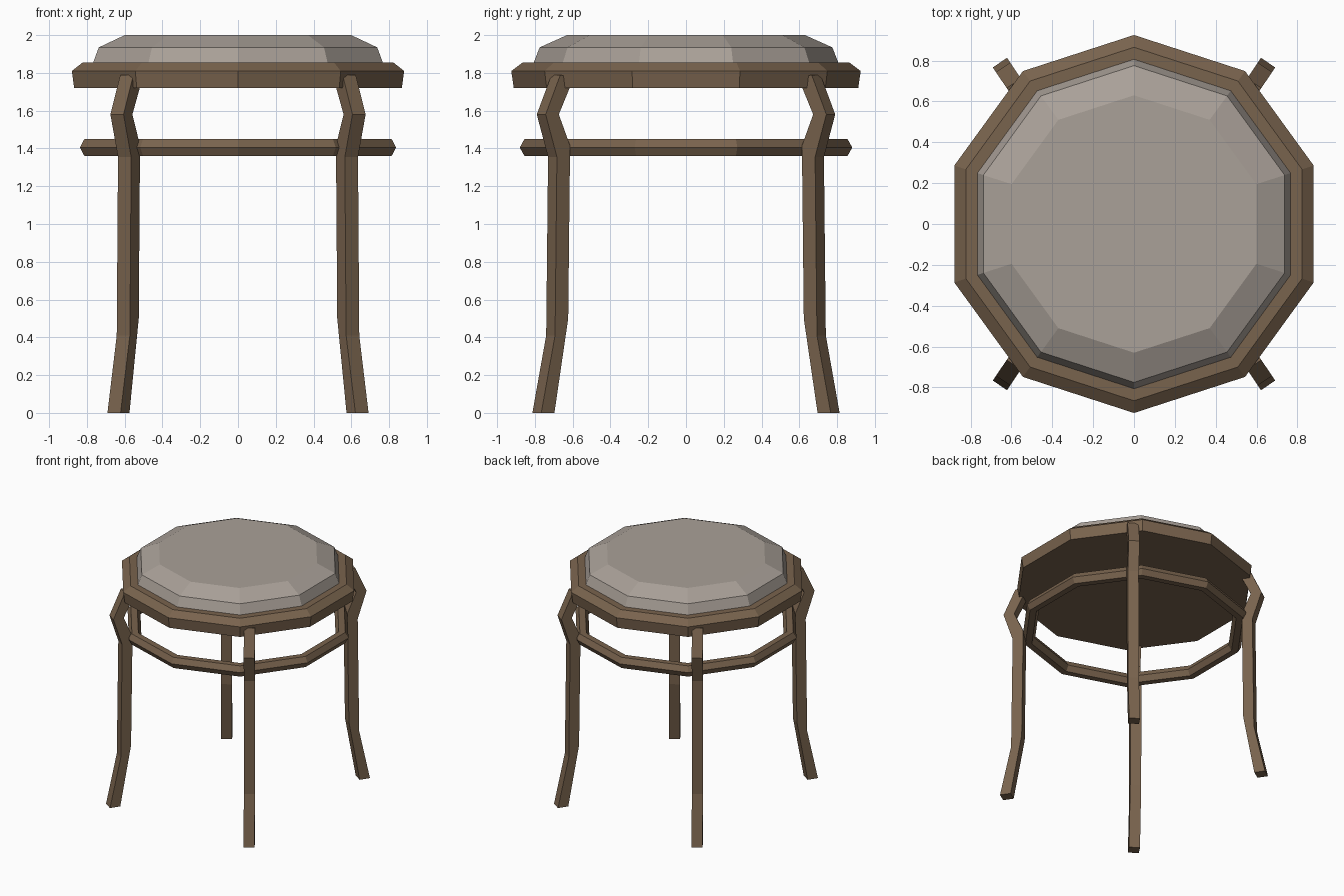
import bpy, bmesh, math
from mathutils import Vector

if "Cube" in bpy.data.objects:
    bpy.data.objects.remove(bpy.data.objects["Cube"])


def material(name, rgb):
    m = bpy.data.materials.new(name)
    m.diffuse_color = (*rgb, 1)
    m.use_nodes = True
    m.node_tree.nodes["Principled BSDF"].inputs["Base Color"].default_value = m.diffuse_color
    return m


wood = material("wood", (0.19, 0.125, 0.075))
fabric = material("fabric", (0.40, 0.355, 0.315))


def loft(name, rings, mat, loop=False):
    """Skin a list of equal-length point rings; cap the ends unless looped."""
    bm = bmesh.new()
    rows = [[bm.verts.new(p) for p in r] for r in rings]
    n = len(rows[0])
    pairs = list(zip(rows, rows[1:]))
    if loop:
        pairs.append((rows[-1], rows[0]))
    for a, b in pairs:
        for i in range(n):
            j = (i + 1) % n
            bm.faces.new((a[i], a[j], b[j], b[i]))
    if not loop:
        bm.faces.new(rows[0])
        bm.faces.new(rows[-1])
    bmesh.ops.recalc_face_normals(bm, faces=bm.faces)
    me = bpy.data.meshes.new(name)
    bm.to_mesh(me)
    bm.free()
    me.materials.append(mat)
    ob = bpy.data.objects.new(name, me)
    bpy.context.collection.objects.link(ob)
    return ob


def decagon(r, z):
    angles = [math.radians(90 + 36 * i) for i in range(10)]
    return [(r * math.cos(a), r * math.sin(a), z) for a in angles]


# Seat frame and padded cushion, both ten-sided
loft("seat_frame", [decagon(r, z) for r, z in
     [(0.912, 1.72), (0.925, 1.81), (0.865, 1.855)]], wood)
loft("cushion", [decagon(r, z) for r, z in
     [(0.808, 1.85), (0.775, 1.935), (0.63, 2.0)]], fabric)

# Stretcher hoop with a hexagonal section
hoop = [(0.88, 1.405), (0.855, 1.45), (0.803, 1.45),
        (0.778, 1.405), (0.803, 1.36), (0.855, 1.36)]
loft("stretcher_hoop", [decagon(r, z) for r, z in hoop], wood, loop=True)

# Bent legs: (outward shift, height, slope of the joint), mirrored to four corners
path = [(0.10, 0.0, 0.0), (0.012, 0.455, 0.045), (0.0, 1.385, 0.03),
        (0.072, 1.58, 0.0), (-0.022, 1.78, -0.01)]
base = Vector((0.577, 0.672, 0))
turn = math.radians(56)
out = Vector((math.cos(turn), math.sin(turn), 0))
side = Vector((-out.y, out.x, 0))
half = 0.042
rings = []
for shift, z, slope in path:
    c = base + out * shift
    rings.append([c + out * half * u + side * half * v + Vector((0, 0, z - slope * u))
                  for u, v in [(1, 1), (-1, 1), (-1, -1), (1, -1)]])
legs = loft("legs", rings, wood)
mirror = legs.modifiers.new("four_corners", 'MIRROR')
mirror.use_axis = (True, True, False)
mirror.use_mirror_merge = False
